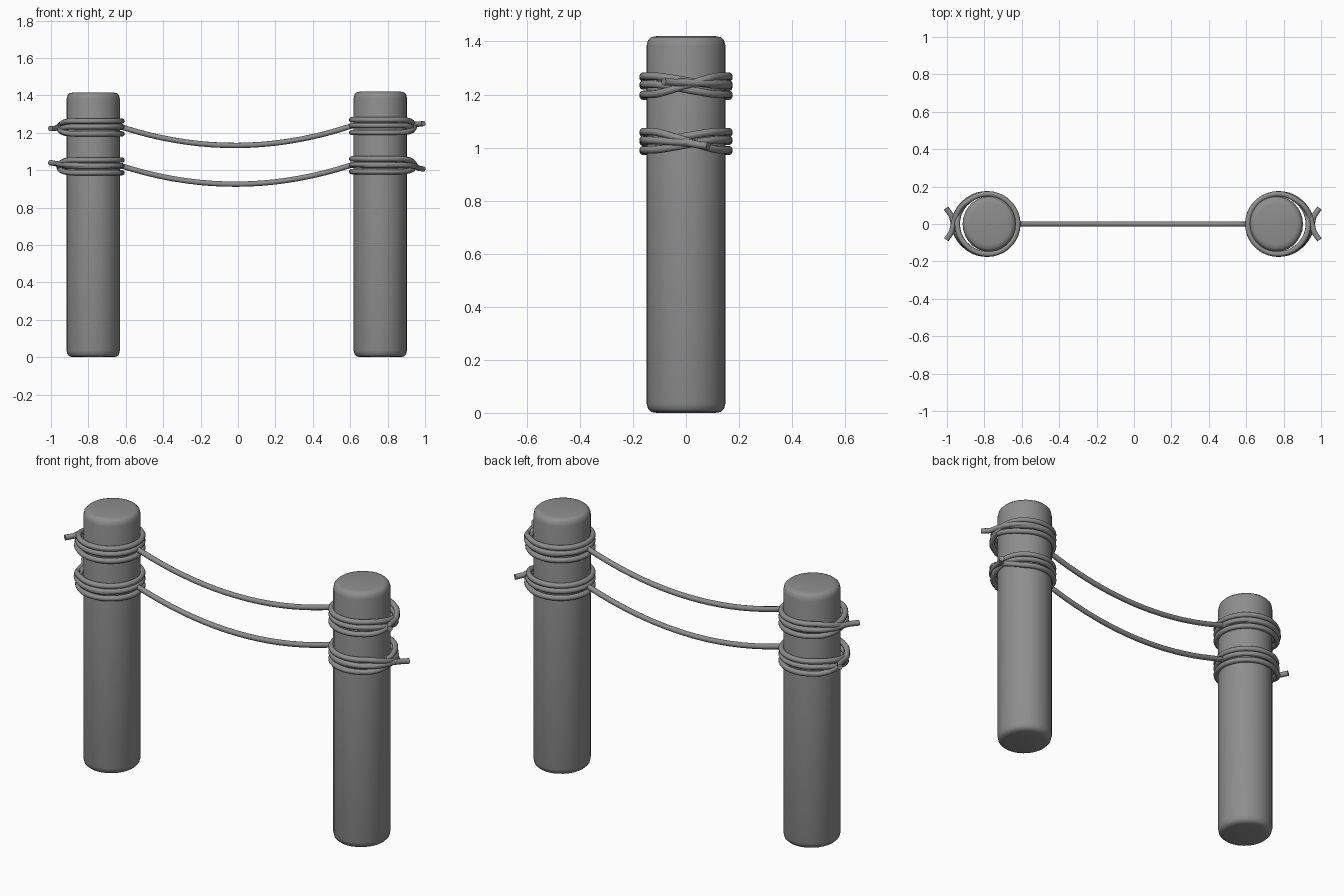
import bpy, bmesh, math

if "Cube" in bpy.data.objects:
    bpy.data.objects.remove(bpy.data.objects["Cube"])

ROPE_R = 0.0145

# Dark grey for posts and ropes
grey = bpy.data.materials.new("dark_grey")
grey.diffuse_color = (0.27, 0.27, 0.27, 1)
grey.use_nodes = True
grey.node_tree.nodes["Principled BSDF"].inputs["Base Color"].default_value = grey.diffuse_color


def finish(o):
    o.data.materials.append(grey)
    bpy.ops.object.select_all(action='DESELECT')
    o.select_set(True)
    bpy.context.view_layer.objects.active = o
    bpy.ops.object.shade_smooth_by_angle(angle=math.radians(40))


# Round wooden post, lathed from a profile with softened rims
def post(name, x, top):
    prof = [(0.108, 0.0), (0.128, 0.004), (0.139, 0.015), (0.144, 0.035),
            (0.144, top - 0.035), (0.139, top - 0.015), (0.128, top - 0.004), (0.108, top)]
    n = 28
    bm = bmesh.new()
    rings = [[bm.verts.new((0.99 * r * math.cos(2 * math.pi * i / n),
                            1.03 * r * math.sin(2 * math.pi * i / n), z)) for i in range(n)]
             for r, z in prof]
    for a, b in zip(rings, rings[1:]):
        for i in range(n):
            j = (i + 1) % n
            bm.faces.new((a[i], a[j], b[j], b[i]))
    bm.faces.new(rings[0][::-1])
    bm.faces.new(rings[-1])
    me = bpy.data.meshes.new(name)
    bm.to_mesh(me)
    bm.free()
    o = bpy.data.objects.new(name, me)
    o.location.x = x
    bpy.context.collection.objects.link(o)
    finish(o)


# Rope winding round a post, from the span side out to the loose tail
def wrap(cx, side, ydir, zc, tail_z):
    levels = [0.0, 0.034, -0.034, 0.004]
    pts = []
    steps = 126
    for k in range(6, steps + 1):
        a = 7 * math.pi * k / steps
        turn = min(3, int((a + math.pi) // (2 * math.pi)))
        z = levels[turn]
        r = 0.161
        # change level and cross over the other loops on the outer side
        for c in (1, 2, 3):
            d = (a - (2 * c - 1) * math.pi) / 0.9
            if abs(d) < 1:
                s = (d + 1) / 2
                s = s * s * (3 - 2 * s)
                z = levels[c - 1] * (1 - s) + levels[c] * s
                r += (0.002, 0.015, 0.007)[c - 1] * (1 - d * d)
        t = max(0, (a - 6.4 * math.pi) / (0.6 * math.pi))
        r += 0.022 * t * t
        z += 0.5 * t * t * tail_z
        pts.append((cx - side * r * math.cos(a), ydir * r * math.sin(a), zc + z))
    pts.append((cx + side * 0.194, -ydir * 0.045, zc + 0.75 * tail_z))
    pts.append((cx + side * 0.222, -ydir * 0.084, zc + tail_z))
    return pts


# One rope: left binding, sagging span, right binding
def rope(name, zl, zr, low, ydir, tail_l, tail_r):
    left = wrap(-0.782, -1, ydir, zl, tail_l)
    right = wrap(0.769, 1, ydir, zr, tail_r)
    xa, xb = -0.615, 0.602
    sag = (zl + zr) / 2 - low
    span = []
    for i in range(19):
        t = i / 18
        span.append((xa + (xb - xa) * t, 0, zl + (zr - zl) * t - sag * 4 * t * (1 - t)))
    pts = left[::-1] + span + right
    cu = bpy.data.curves.new(name, 'CURVE')
    cu.dimensions = '3D'
    cu.bevel_depth = ROPE_R
    cu.bevel_resolution = 3
    cu.use_fill_caps = True
    sp = cu.splines.new('POLY')
    sp.points.add(len(pts) - 1)
    for p, co in zip(sp.points, pts):
        p.co = (*co, 1)
    o = bpy.data.objects.new(name, cu)
    bpy.context.collection.objects.link(o)
    bpy.ops.object.select_all(action='DESELECT')
    o.select_set(True)
    bpy.context.view_layer.objects.active = o
    bpy.ops.object.convert(target='MESH')
    finish(bpy.context.view_layer.objects.active)


post("left_post", -0.774, 1.415)
post("right_post", 0.761, 1.42)
rope("upper_rope", 1.228, 1.235, 1.132, 1, -0.006, 0.014)
rope("lower_rope", 1.02, 1.026, 0.925, -1, 0.02, -0.02)
